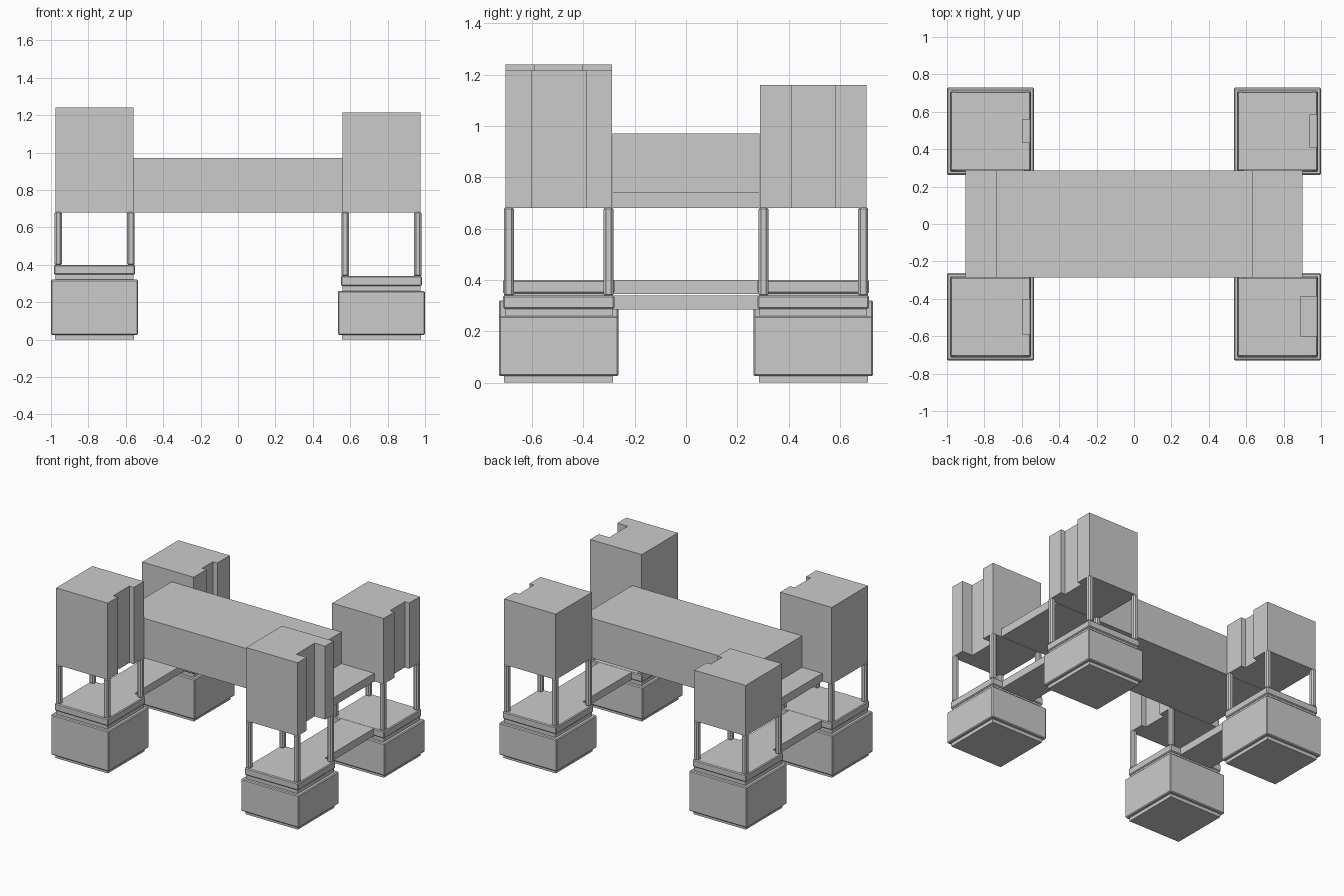
import bpy, bmesh

if "Cube" in bpy.data.objects:
    bpy.data.objects.remove(bpy.data.objects["Cube"])


def extrude_outline(name, points, z0, z1, bevel=0.0):
    """Prism from a flat outline, with optional small chamfers."""
    bm = bmesh.new()
    face = bm.faces.new([bm.verts.new((x, y, z0)) for x, y in points])
    top = bmesh.ops.extrude_face_region(bm, geom=[face])["geom"]
    verts = [v for v in top if isinstance(v, bmesh.types.BMVert)]
    bmesh.ops.translate(bm, verts=verts, vec=(0, 0, z1 - z0))
    bmesh.ops.recalc_face_normals(bm, faces=bm.faces[:])
    mesh = bpy.data.meshes.new(name)
    bm.to_mesh(mesh)
    bm.free()
    obj = bpy.data.objects.new(name, mesh)
    bpy.context.collection.objects.link(obj)
    if bevel:
        mod = obj.modifiers.new("chamfer", "BEVEL")
        mod.width = bevel
        mod.segments = 1
    return obj


def box(name, x0, x1, y0, y1, z0, z1, bevel=0.0):
    return extrude_outline(name, [(x0, y0), (x1, y0), (x1, y1), (x0, y1)], z0, z1, bevel)


def square(name, cx, cy, half, z0, z1, bevel=0.0):
    return box(name, cx - half, cx + half, cy - half, cy + half, z0, z1, bevel)


CX, CY, HALF = 0.767, 0.496, 0.208
BOX_Z = 0.68

# name, x side, y side, base top, tower top, slot depth, slot y range
towers = [
    ("front_left", -1, -1, 0.32, 1.24, 0.036, -0.588, -0.403),
    ("front_right", 1, -1, 0.26, 1.215, 0.085, -0.60, -0.387),
    ("back_left", -1, 1, 0.32, 1.05, 0.036, 0.435, 0.56),
    ("back_right", 1, 1, 0.26, 1.16, 0.036, 0.413, 0.583),
]

for name, sx, sy, base_top, top, depth, n0, n1 in towers:
    cx, cy = sx * CX, sy * CY
    # plinth, base block and stepped collar
    square(name + "_foot", cx, cy, 0.212, 0, 0.03)
    square(name + "_base", cx, cy, 0.233, 0.025, base_top, 0.006)
    square(name + "_collar", cx, cy, 0.209, base_top - 0.01, base_top + 0.035)
    square(name + "_floor", cx, cy, 0.217, base_top + 0.027, base_top + 0.08, 0.006)
    # four corner posts with chamfered ends
    for px in (-1, 1):
        for py in (-1, 1):
            square(name + "_post", cx + px * 0.194, cy + py * 0.194, 0.0195,
                   base_top + 0.075, BOX_Z + 0.005, 0.009)
    # upper block with a full-height slot in its +x face
    x0, x1, y0, y1 = cx - HALF, cx + HALF, cy - HALF, cy + HALF
    extrude_outline(name + "_tower", [(x0, y0), (x1, y0), (x1, n0), (x1 - depth, n0),
                                      (x1 - depth, n1), (x1, n1), (x1, y1), (x0, y1)],
                    BOX_Z, top)

# central bridge block on a longer thin slab, as one stepped profile
profile = [(-0.9, 0.68), (0.9, 0.68), (0.9, 0.74), (0.635, 0.74),
           (0.635, 0.97), (-0.737, 0.97), (-0.737, 0.74), (-0.9, 0.74)]
bridge = extrude_outline("bridge", [(x, -z) for x, z in profile], -0.286, 0.286)
bridge.rotation_euler = (-1.5707963, 0, 0)

# low walkways joining the front and back floors on each side
for side, sx, z in (("left", -1, 0.40), ("right", 1, 0.34)):
    xa, xb = sorted((sx * 0.635, sx * 0.9))
    box(side + "_walkway", xa, xb, -0.30, 0.30, z - 0.055, z - 0.001)
